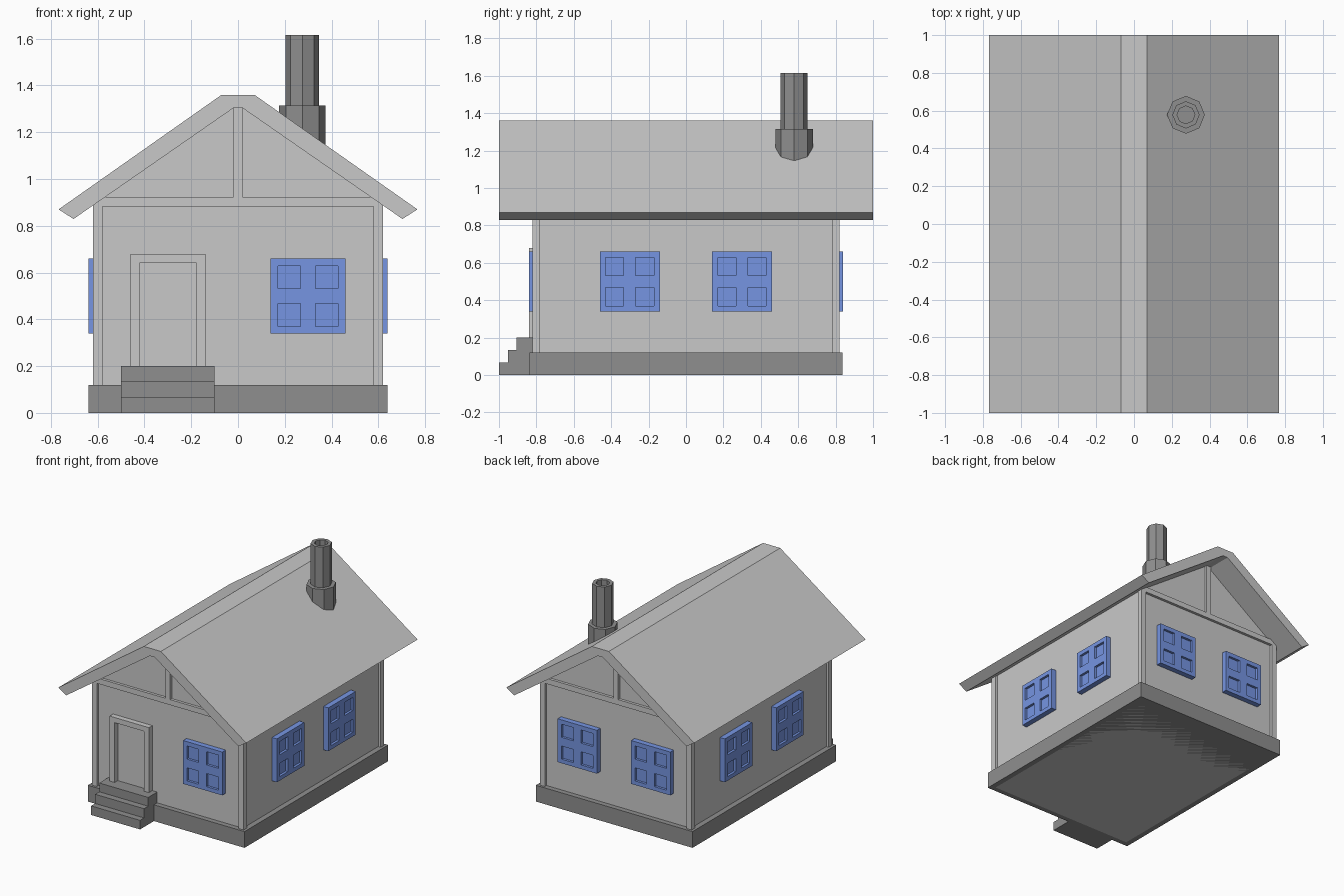
import bpy, bmesh, math
from mathutils import Matrix, Vector

if "Cube" in bpy.data.objects:
    bpy.data.objects.remove(bpy.data.objects["Cube"])


def material(name, rgb):
    m = bpy.data.materials.new(name)
    m.diffuse_color = (*rgb, 1)
    m.use_nodes = True
    m.node_tree.nodes["Principled BSDF"].inputs["Base Color"].default_value = m.diffuse_color
    return m


LIGHT = material("light grey", (0.584, 0.584, 0.584))
DARK = material("dark grey", (0.275, 0.275, 0.275))
BLUE = material("window blue", (0.18, 0.30, 0.76))


def finish(bm, name, mat):
    bmesh.ops.recalc_face_normals(bm, faces=bm.faces)
    me = bpy.data.meshes.new(name)
    bm.to_mesh(me)
    bm.free()
    me.materials.append(mat)
    ob = bpy.data.objects.new(name, me)
    bpy.context.collection.objects.link(ob)
    return ob


def prism(name, mat, profile, direction, start, length):
    """Extrude a 2D profile: along 'y' it is (x, z), along 'x' it is (y, z)."""
    bm = bmesh.new()
    if direction == 'y':
        pts, move = [(a, start, b) for a, b in profile], Vector((0, length, 0))
    else:
        pts, move = [(start, a, b) for a, b in profile], Vector((length, 0, 0))
    face = bm.faces.new([bm.verts.new(p) for p in pts])
    ext = bmesh.ops.extrude_face_region(bm, geom=[face], use_keep_orig=True)
    bmesh.ops.translate(bm, vec=move, verts=[v for v in ext["geom"] if isinstance(v, bmesh.types.BMVert)])
    return finish(bm, name, mat)


def box(name, mat, x0, x1, y0, y1, z0, z1):
    return prism(name, mat, [(x0, z0), (x1, z0), (x1, z1), (x0, z1)], 'y', y0, y1 - y0)


def mirrored(half):
    """Complete a right-hand half profile with its left-hand mirror."""
    return half + [(-x, z) for x, z in reversed(half)]


def lathe(name, mat, rings, centre, sides=8):
    """Stack octagonal rings of (radius, z) and cap both ends."""
    bm = bmesh.new()
    loops = [[bm.verts.new((centre[0] + r * math.cos(2 * math.pi * i / sides),
                            centre[1] + r * math.sin(2 * math.pi * i / sides), z))
              for i in range(sides)] for r, z in rings]
    for a, b in zip(loops, loops[1:]):
        for i in range(sides):
            j = (i + 1) % sides
            bm.faces.new((a[i], a[j], b[j], b[i]))
    bm.faces.new(loops[0])
    bm.faces.new(loops[-1])
    return finish(bm, name, mat)


def window(name, angle, offset, distance):
    """Square frame with four sunken panes, facing -y before rotation."""
    cuts = [-0.16, -0.13, -0.033, 0.031, 0.128, 0.16]
    bm = bmesh.new()
    grid = [[bm.verts.new((x, 0, z)) for z in cuts] for x in cuts]
    panes = []
    for i in range(5):
        for j in range(5):
            f = bm.faces.new((grid[i][j], grid[i + 1][j], grid[i + 1][j + 1], grid[i][j + 1]))
            if i in (1, 3) and j in (1, 3):
                panes.append(f)
    bm.normal_update()
    border = [e for e in bm.edges if e.is_boundary]
    bmesh.ops.inset_individual(bm, faces=panes, thickness=0, depth=-0.018)
    ext = bmesh.ops.extrude_edge_only(bm, edges=border)
    bmesh.ops.translate(bm, vec=(0, 0.045, 0),
                        verts=[v for v in ext["geom"] if isinstance(v, bmesh.types.BMVert)])
    bmesh.ops.holes_fill(bm, edges=[e for e in bm.edges if e.is_boundary], sides=0)
    bm.transform(Matrix.Rotation(math.radians(angle), 4, 'Z')
                 @ Matrix.Translation((offset, -distance, 0.5)))
    return finish(bm, name, BLUE)


# Foundation and entrance steps
box("foundation", DARK, -0.64, 0.64, -0.838, 0.838, 0, 0.12)
prism("front_steps", DARK, [(-0.8, 0), (-1, 0), (-1, 0.067), (-0.953, 0.067), (-0.953, 0.135),
                            (-0.905, 0.135), (-0.905, 0.2), (-0.8, 0.2)], 'x', -0.5, 0.4)

# Walls with gables, from the ground up and tucked just into the roof
prism("walls", LIGHT, mirrored([(0.6, 0), (0.6, 0.915), (0.02, 1.315)]), 'y', -0.8, 1.6)

# Roof with flat ridge
prism("roof", LIGHT, mirrored([(0.02, 1.303), (0.703, 0.829), (0.767, 0.87), (0.07, 1.36)]), 'y', -1, 2)

# Timber frame: corner posts, gable beams and king posts
for sy, side in ((-1, "front"), (1, "back")):
    y0, y1 = sorted((sy * 0.78, sy * 0.82))
    for sx, hand in ((-1, "left"), (1, "right")):
        x0, x1 = sorted((sx * 0.58, sx * 0.62))
        box(f"{side}_{hand}_corner_post", LIGHT, x0, x1, y0, y1, 0.11, 0.90)
    box(f"{side}_gable_beam", LIGHT, -0.6, 0.6, y0, y1, 0.882, 0.922)
    box(f"{side}_king_post", LIGHT, -0.02, 0.02, y0, y1, 0.92, 1.31)

# Door and its surround
prism("door_frame", LIGHT, [(-0.46, 0.19), (-0.42, 0.19), (-0.42, 0.642), (-0.18, 0.642),
                            (-0.18, 0.19), (-0.14, 0.19), (-0.14, 0.68), (-0.46, 0.68)], 'y', -0.84, 0.05)
box("door", LIGHT, -0.42, -0.18, -0.803, -0.797, 0.19, 0.642)

# Windows: one in front, two on every other wall
window("front_window", 0, 0.3, 0.84)
for angle, side, dist in ((90, "right", 0.64), (180, "back", 0.84), (270, "left", 0.64)):
    for n, off in enumerate((-0.3, 0.3), 1):
        window(f"{side}_window_{n}", angle, off, dist)

# Chimney: wide foot, slim hollow flue
lathe("chimney", DARK, [(0.1, 1.1), (0.1, 1.315), (0.072, 1.315), (0.072, 1.615),
                        (0.047, 1.615), (0.047, 1.4)], (0.275, 0.578))
